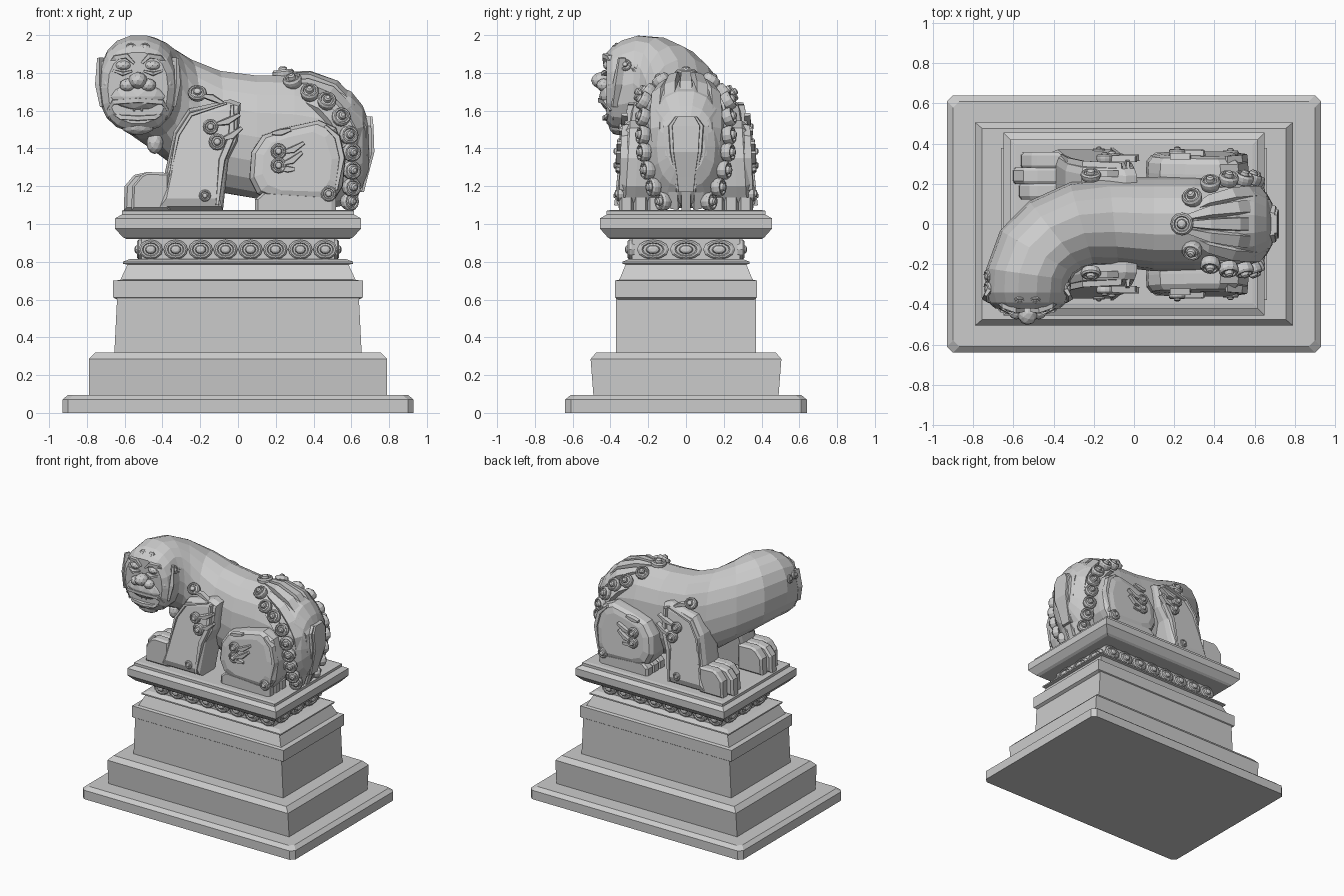
import bpy, bmesh, math
from mathutils import Vector as V, Matrix


def make(name, bm):
    bmesh.ops.recalc_face_normals(bm, faces=bm.faces)
    me = bpy.data.meshes.new(name)
    bm.to_mesh(me)
    bm.free()
    ob = bpy.data.objects.new(name, me)
    bpy.context.collection.objects.link(ob)
    return ob


def loft(name, rings):
    """Skin closed rings of points and cap both ends."""
    bm = bmesh.new()
    vs = [[bm.verts.new(p) for p in r] for r in rings]
    n = len(vs[0])
    for a, b in zip(vs, vs[1:]):
        for i in range(n):
            bm.faces.new((a[i], a[(i + 1) % n], b[(i + 1) % n], b[i]))
    bm.faces.new(vs[0])
    bm.faces.new(vs[-1])
    return make(name, bm)


def stack(name, levels, c=0.0):
    """Rectangular moulding from (half x, half y, z) levels, corner cut c."""
    rings = []
    for x, y, z in levels:
        if c:
            q = [(x, y - c), (x - c, y), (c - x, y), (-x, y - c), (-x, c - y), (c - x, -y), (x - c, -y), (x, c - y)]
        else:
            q = [(x, y), (-x, y), (-x, -y), (x, -y)]
        rings.append([(a, b, z) for a, b in q])
    return loft(name, rings)


def slab(name, outline, layers, s, lean=0.0):
    """Side outline (x, z) built outward in y on side s; layers are (y, scale)."""
    cx = sum(p[0] for p in outline) / len(outline)
    cz = sum(p[1] for p in outline) / len(outline)
    return loft(name, [[(cx + (x - cx) * k, s * (y + lean * (1.3 - z)), max(1.07, cz + (z - cz) * k))
                        for x, z in outline] for y, k in layers])


def rosette(name, loc, normal, rx, ry, depth=0.5, seg=12):
    """Stepped disc with a sunk ring and a centre knob."""
    rot = V(normal).to_track_quat('Z', 'Y')
    d = min(rx, ry) * depth
    prof = [(0.9, -0.6), (1, 0), (1, 0.5), (0.85, 0.8), (0.7, 0.8), (0.62, 0.5), (0.45, 0.6), (0.38, 1.1), (0.2, 1.3)]
    return loft(name, [[V(loc) + rot @ V((rx * r * math.cos(2 * math.pi * i / seg),
                                          ry * r * math.sin(2 * math.pi * i / seg), d * h))
                        for i in range(seg)] for r, h in prof])


def blob(name, loc, size, sub=2):
    bm = bmesh.new()
    bmesh.ops.create_icosphere(bm, subdivisions=sub, radius=1,
                               matrix=Matrix.Translation(loc) @ Matrix.Diagonal((*size, 1)))
    return make(name, bm)


def strip(name, pts, w, t, up):
    """Boxy ridge along pts; w half width, t half thickness along up."""
    pts, up, rings = [V(p) for p in pts], V(up), []
    for i, p in enumerate(pts):
        d = (pts[min(i + 1, len(pts) - 1)] - pts[max(i - 1, 0)]).normalized()
        side = d.cross(up).normalized()
        k = 0.5 if i in (0, len(pts) - 1) else 1
        rings.append([p + side * w * a * k + up * t * b for a, b in ((1, -1), (0.7, 1), (-0.7, 1), (-1, -1))])
    return loft(name, rings)


# Pedestal
stack("base_slab", [(.93, .64, 0), (.93, .64, .07), (.90, .61, .095)], .03)
stack("lower_step", [(.79, .49, .09), (.79, .505, .285), (.755, .475, .32)])
stack("dado", [(.655, .37, .31), (.64, .37, .61)])
stack("dado_band", [(.64, .36, .6), (.662, .377, .612), (.662, .377, .70), (.60, .35, .706)])
stack("sloped_course", [(.625, .355, .70), (.585, .32, .785), (.61, .337, .79), (.61, .337, .80), (.57, .30, .815)])
stack("frieze_core", [(.51, .285, .80), (.51, .285, .94)])
stack("top_slab", [(.59, .40, .92), (.61, .415, .93), (.65, .455, .975), (.65, .455, 1.03), (.615, .42, 1.05),
                   (.615, .42, 1.07), (.59, .395, 1.075)])
# Frieze medallions
for s in (-1, 1):
    for i in range(8):
        rosette("frieze_medallion", (-.462 + .132 * i, s * .288, .865), (0, s, 0), .064, .052, .5)
    for i in range(3):
        rosette("frieze_end_medallion", (s * .513, (i - 1) * .175, .865), (s, 0, 0), .085, .052, .5)

# Body, neck and turned head as one loft: x, y, z, half width, half height, yaw
body = [(.69, 0, 1.41, .10, .14, 0), (.66, 0, 1.41, .155, .22, 0), (.6, 0, 1.405, .20, .30, 0),
        (.5, 0, 1.415, .228, .335, 0), (.3, 0, 1.445, .235, .345, 0), (.1, 0, 1.46, .235, .33, 0),
        (-.1, .01, 1.49, .225, .325, 6), (-.26, 0, 1.565, .215, .31, 16), (-.39, -.055, 1.655, .215, .29, 38),
        (-.48, -.14, 1.72, .215, .27, 60), (-.525, -.25, 1.745, .212, .255, 82), (-.53, -.34, 1.73, .21, .245, 90),
        (-.53, -.39, 1.72, .195, .222, 90), (-.53, -.42, 1.72, .16, .19, 90)]
rings = []
for x, y, z, w, h, yaw in body:
    a, ring = math.radians(yaw), []
    for i in range(18):
        t = 2 * math.pi * i / 18
        c, s = (math.copysign(abs(f) ** .87, f) for f in (math.cos(t), math.sin(t)))
        ring.append((x - w * c * math.sin(a), y + w * c * math.cos(a), z + h * s))
    rings.append(ring)
loft("body_and_head", rings)

# Legs, mirrored across y
fore = [(-.08, 1.07), (-.05, 1.34), (0, 1.44), (.015, 1.64), (-.04, 1.66), (-.26, 1.61), (-.34, 1.49), (-.39, 1.26), (-.43, 1.07)]
haunch = [(.06, 1.24), (.07, 1.38), (.13, 1.47), (.25, 1.51), (.43, 1.55), (.52, 1.51), (.57, 1.35), (.555, 1.2),
          (.50, 1.11), (.2, 1.12), (.1, 1.16)]
for s in (-1, 1):
    slab("front_leg", fore, [(.13, .96), (.16, 1), (.29, 1), (.325, .93), (.338, .8)], s, .14)
    slab("haunch", haunch, [(.1, .95), (.26, 1), (.31, .99), (.338, .9), (.35, .72)], s, .06)
    # Paws with rounded toes
    for i, y in enumerate((.165, .24, .315)):
        tip = (-.57, -.60, -.56)[i]
        toe = [(-.36, 1.07), (-.36, 1.27), (-.48, 1.275), (tip + .05, 1.26), (tip, 1.20), (tip - .005, 1.07)]
        slab("front_toe", toe, [(y - .042, .86), (y - .025, 1), (y + .025, 1), (y + .042, .86)], s)
        toe = [(.52, 1.07), (.52, 1.14), (.2, 1.16), (.13, 1.165), (.09, 1.13), (.09, 1.07)]
        slab("hind_toe", toe, [(y - .04, .9), (y - .025, 1), (y + .025, 1), (y + .04, .9)], s)
    # Raised fur edges
    strip("leg_fur_ridge", [(-.03, s * .29, 1.63), (-.035, s * .315, 1.46), (-.085, s * .335, 1.34), (-.11, s * .36, 1.1)],
          .02, .02, (0, s, 0))
    strip("leg_front_ridge", [(-.06, s * .29, 1.64), (-.25, s * .30, 1.58), (-.32, s * .315, 1.47), (-.36, s * .335, 1.26)],
          .012, .014, (0, s, 0))
    strip("haunch_ridge", [(.46, s * .32, 1.52), (.525, s * .325, 1.46), (.55, s * .33, 1.35), (.52, s * .335, 1.18)],
          .018, .018, (0, s, 0))
    # Curls with flame tips
    for x, y, z, r in ((-.145, .325, 1.515, .042), (-.11, .33, 1.435, .045), (-.175, .36, 1.15, .032),
                       (.215, .35, 1.385, .042), (.215, .352, 1.31, .042), (.48, .345, 1.16, .042)):
        rosette("fur_curl", (x, s * y, z), (0, s, 0), r, r, .6)
    rosette("shoulder_curl", (-.215, s * .24, 1.69), (0, s, .6), .05, .045, .6)
    for x, y, z, dx, dz in ((-.11, .325, 1.53, .12, .05), (-.08, .33, 1.45, .10, .06), (.24, .35, 1.38, .11, .05),
                            (.24, .355, 1.32, .10, .06), (.23, .355, 1.29, .07, .0), (.18, .338, 1.48, .10, .02),
                            (-.19, .25, 1.68, .11, -.04)):
        strip("fur_flame", [(x, s * y, z), (x + dx * .45, s * y, z + dz * .25), (x + dx, s * y, z + dz)],
              .02, .016, (0, s, 0))

# Tail strands wrapping over the rump
path = [(.25, 1.79, .35), (.38, 1.795, .75), (.52, 1.745, .95), (.62, 1.64, 1), (.685, 1.52, 1),
        (.69, 1.36, .9), (.645, 1.22, .8), (.6, 1.08, .7)]
mid = V((.3, 0, 1.42))
for f in (-.215, -.155, -.085, 0, .085, .155, .215):
    k = (1 - abs(f / .25) ** 2.5) ** .4
    rings = []
    for x, z, w in path:
        c = V((mid.x + (x - mid.x) * k, f * w, mid.z + (z - mid.z) * k))
        n = V((c.x - mid.x, c.y * 1.8, c.z - mid.z)).normalized()
        side = V((0, 1, 0)) - n * n.y
        side = side.normalized() * (.04 * w)
        rings.append([c + side - n * .03, c + side * .8 + n * .016, c - side * .8 + n * .016, c - side - n * .03])
    loft("tail_strand", rings)
# Tail tip shield on the back
for name, x, w in (("tail_shield", 0, 1), ("tail_shield_face", .012, .8)):
    shield = [(.55 + .14, 0.06, 1.57), (.695, .10, 1.52), (.70, .09, 1.38), (.665, .065, 1.25), (.645, .055, 1.17)]
    loft(name, [[(px - .03, -y * w, z), (px + .01 + x, -y * w * .9, z), (px + .01 + x, y * w * .9, z),
                 (px - .03, y * w, z)] for px, y, z in shield])
# Rows of curls bordering the tail
row = [(.29, .13, 1.755), (.38, .2, 1.695), (.47, .222, 1.65), (.545, .225, 1.565), (.585, .225, 1.47),
       (.60, .22, 1.38), (.60, .2, 1.285), (.60, .17, 1.195), (.59, .12, 1.12)]
rosette("tail_curl", (.24, 0, 1.79), (-.1, 0, 1), .057, .057, .6)
for s in (-1, 1):
    for x, y, z in row:
        rosette("tail_curl", (x, s * y, z), ((x - .4) * .8, s * y * 1.8, max(0, z - 1.42)), .05, .05, .7)

# Face: brow, eyes, nose, muzzle, mouth, teeth
X = -.53
blob("muzzle", (X, -.405, 1.675), (.15, .055, .075))
blob("nose", (X, -.445, 1.76), (.05, .058, .045))
strip("mouth_bar", [(X - .16, -.39, 1.60), (X - .13, -.425, 1.645), (X, -.45, 1.655), (X + .13, -.425, 1.645),
                    (X + .16, -.39, 1.60)], .016, .015, (0, -1, 0))
strip("lower_lip", [(X - .15, -.38, 1.60), (X - .09, -.415, 1.565), (X, -.425, 1.56), (X + .09, -.415, 1.565),
                    (X + .15, -.38, 1.60)], .016, .018, (0, -1, 0))
blob("chin", (X, -.36, 1.52), (.09, .05, .05))
rosette("chin_curl", (X, -.385, 1.51), (0, -1, -.5), .032, .032)
for s in (-1, 1):
    blob("nostril", (X + s * .055, -.435, 1.735), (.042, .04, .035))
    blob("cheek", (X + s * .14, -.375, 1.74), (.055, .045, .055))
    blob("eye", (X + s * .078, -.405, 1.84), (.045, .035, .028))
    strip("brow", [(X + s * .02, -.42, 1.85), (X + s * .06, -.425, 1.89), (X + s * .12, -.40, 1.88),
                   (X + s * .165, -.36, 1.83)], .016, .018, (0, -1, 0))
    strip("eye_pouch", [(X + s * .03, -.425, 1.81), (X + s * .08, -.435, 1.795), (X + s * .14, -.405, 1.815)],
          .012, .015, (0, -1, 0))
    rosette("brow_curl", (X + s * .037, -.375, 1.93), (0, -1, .5), .03, .03)
    for y, z in ((-.32, 1.84), (-.26, 1.83)):
        rosette("temple_curl", (X + s * .195, y, z), (s, -.2, .4), .032, .032)
    strip("jaw_fur", [(X + s * .2, -.34, 1.88), (X + s * .205, -.365, 1.74), (X + s * .185, -.375, 1.62)],
          .02, .02, (s * .5, -.8, 0))
    for x, h in ((.02, .035), (.055, .04), (.1, .085), (.15, .08)):
        y = -.425 + x * .25
        loft("tooth", [[(X + s * x + r * math.cos(a * math.pi / 3), y + r * math.sin(a * math.pi / 3), z)
                        for a in range(6)] for r, z in ((.018, 1.64), (.015, 1.625), (.003, 1.63 - h))])
# Bell hanging under the neck
blob("neck_bell", (-.44, -.16, 1.43), (.045, .045, .06))
